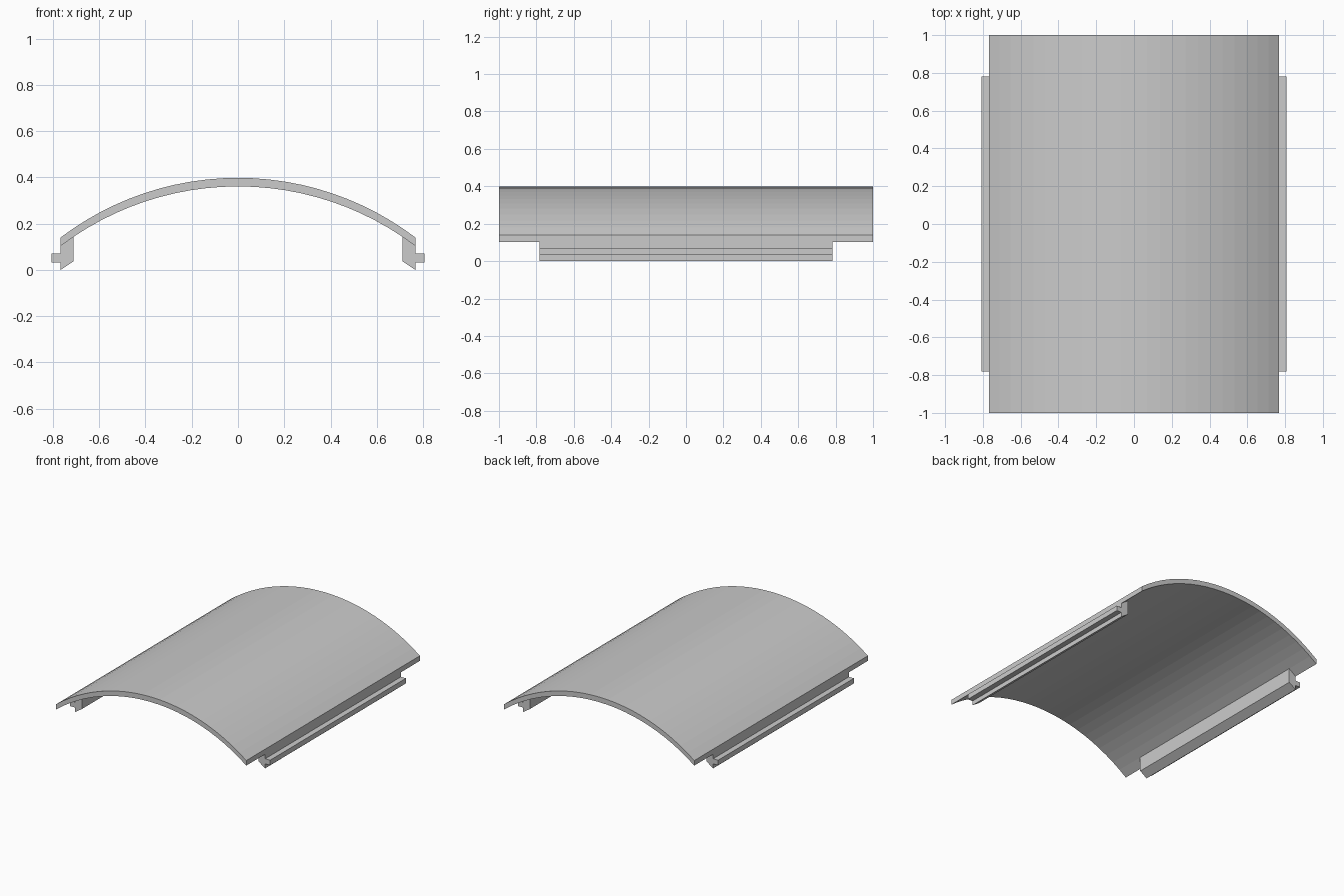
import bpy, math

if "Cube" in bpy.data.objects:
    bpy.data.objects.remove(bpy.data.objects["Cube"])

HALF, TOP, EDGE, THICK = 0.767, 0.398, 0.14, 0.037
SEGS = 24


def extrude_profile(name, profile, half_len):
    """Closed (x, z) profile extruded along y, centred on y = 0."""
    n = len(profile)
    verts = [(x, y, z) for y in (-half_len, half_len) for x, z in profile]
    faces = [(i, (i + 1) % n, n + (i + 1) % n, n + i) for i in range(n)]
    faces += [tuple(reversed(range(n))), tuple(range(n, 2 * n))]
    mesh = bpy.data.meshes.new(name)
    mesh.from_pydata(verts, [], faces)
    # consistent outward normals
    import bmesh
    bm = bmesh.new()
    bm.from_mesh(mesh)
    bmesh.ops.recalc_face_normals(bm, faces=bm.faces)
    bm.to_mesh(mesh)
    bm.free()
    obj = bpy.data.objects.new(name, mesh)
    bpy.context.collection.objects.link(obj)
    return obj


# Curved cover: one shallow arc, offset downward for its thickness
rise = TOP - EDGE
radius = (HALF ** 2 + rise ** 2) / (2 * rise)
span = math.asin(HALF / radius)
outer = []
for i in range(SEGS + 1):
    a = -span + 2 * span * i / SEGS
    outer.append((radius * math.sin(a), TOP - radius + radius * math.cos(a)))
inner = [(x, z - THICK) for x, z in outer]
extrude_profile("curved_cover", outer + inner[::-1], 1.0)

# Snap rails under both long edges, with an outward lip and slanted foot
rail = [inner[-2], (inner[-2][0], 0.037), (HALF, 0.0), (HALF, 0.033),
        (0.807, 0.033), (0.807, 0.07), (HALF, 0.07), inner[-1]]
for side, label in ((1, "right"), (-1, "left")):
    extrude_profile(label + "_snap_rail", [(side * x, z) for x, z in rail], 0.782)
